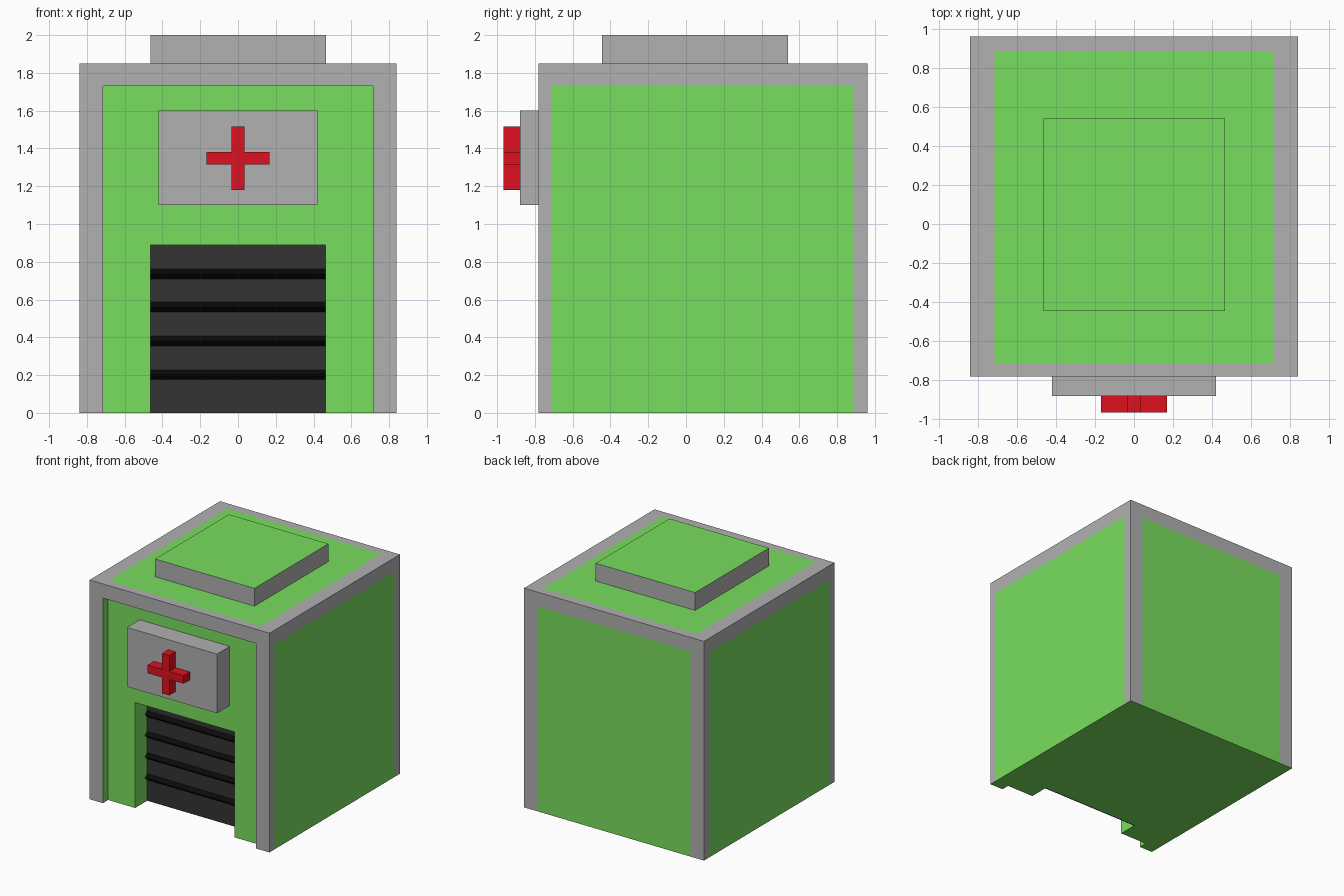
import bpy, bmesh
from itertools import product

if "Cube" in bpy.data.objects:
    bpy.data.objects.remove(bpy.data.objects["Cube"])


def material(name, rgb):
    m = bpy.data.materials.new(name)
    m.diffuse_color = (*rgb, 1)
    m.use_nodes = True
    m.node_tree.nodes["Principled BSDF"].inputs["Base Color"].default_value = m.diffuse_color
    return m


GREY = material("grey", (0.44, 0.44, 0.44))
GREEN = material("green", (0.19, 0.73, 0.11))
RED = material("red", (0.74, 0.005, 0.014))
DARK = material("dark_slat", (0.034, 0.034, 0.034))
BLACK = material("black_ridge", (0.003, 0.003, 0.003))


def finish(name, bm, *mats):
    bmesh.ops.recalc_face_normals(bm, faces=bm.faces)
    mesh = bpy.data.meshes.new(name)
    bm.to_mesh(mesh)
    bm.free()
    for m in mats:
        mesh.materials.append(m)
    ob = bpy.data.objects.new(name, mesh)
    bpy.context.collection.objects.link(ob)
    return ob


def prism(name, points, offset, *mats):
    """Extrude a closed profile of 3D points along an offset vector."""
    bm = bmesh.new()
    face = bm.faces.new([bm.verts.new(p) for p in points])
    ext = bmesh.ops.extrude_face_region(bm, geom=[face], use_keep_orig=True)
    verts = [g for g in ext["geom"] if isinstance(g, bmesh.types.BMVert)]
    bmesh.ops.translate(bm, verts=verts, vec=offset)
    return finish(name, bm, *mats)


def box(name, x, y, z, *mats):
    pts = [(x[0], y[0], z[0]), (x[1], y[0], z[0]), (x[1], y[1], z[0]), (x[0], y[1], z[0])]
    return prism(name, pts, (0, 0, z[1] - z[0]), *mats)


# Building shell: block with a front recess and a deeper doorway, outlined from grid lines
DOOR_X, DOOR_Z, DOOR_Y = 0.463, 0.89, -0.54
CORE = ((-0.715, 0.715), (-0.71, 0.885), (0, 1.73))
GRID = ((-0.84, -0.715, -DOOR_X, DOOR_X, 0.715, 0.84),
        (-0.78, -0.71, DOOR_Y, 0.885, 0.96),
        (0, DOOR_Z, 1.73, 1.85))


def solid(cell):
    if any(i < 0 or i >= len(g) - 1 for i, g in zip(cell, GRID)):
        return False
    x, y, z = ((g[i] + g[i + 1]) / 2 for i, g in zip(cell, GRID))
    recess = abs(x) < 0.715 and y < -0.71 and z < 1.73
    doorway = abs(x) < DOOR_X and y < DOOR_Y and z < DOOR_Z
    return not (recess or doorway)


bm = bmesh.new()
for cell in product(*(range(len(g) - 1) for g in GRID)):
    if not solid(cell):
        continue
    for axis, side in product(range(3), (0, 1)):
        near = list(cell)
        near[axis] += 2 * side - 1
        if solid(near):
            continue
        u, v = (axis + 1) % 3, (axis + 2) % 3
        quad = []
        for du, dv in ((0, 0), (1, 0), (1, 1), (0, 1)):
            p = [0, 0, 0]
            p[axis] = GRID[axis][cell[axis] + side]
            p[u] = GRID[u][cell[u] + du]
            p[v] = GRID[v][cell[v] + dv]
            quad.append(bm.verts.new(p))
        f = bm.faces.new(quad)
        # Green panels and underside, grey border along the outer edges
        c = f.calc_center_median()
        outside = sum(not (lo - 1e-4 <= k <= hi + 1e-4) for k, (lo, hi) in zip(c, CORE))
        f.material_index = int(outside < 2 or c.z < 1e-4)
bmesh.ops.remove_doubles(bm, verts=bm.verts, dist=1e-4)
finish("building_shell", bm, GREY, GREEN)

# Raised roof block with a green top
roof = box("roof_block", (-0.463, 0.465), (-0.445, 0.54), (1.85, 2.0), GREY, GREEN)
for p in roof.data.polygons:
    p.material_index = int(p.normal.z > 0.9)

# Shutter door with triangular ridges
box("shutter_door", (-DOOR_X, DOOR_X), (-0.55, DOOR_Y), (0, DOOR_Z), DARK)
for i, z in enumerate((0.202, 0.381, 0.56, 0.735)):
    pts = [(-DOOR_X, -0.55, z - 0.026), (-DOOR_X, -0.58, z), (-DOOR_X, -0.55, z + 0.026)]
    prism(f"shutter_ridge_{i + 1}", pts, (2 * DOOR_X, 0, 0), BLACK)

# Sign board and raised cross
box("sign_board", (-0.42, 0.42), (-0.88, -0.71), (1.10, 1.60), GREY)
a, b = 0.034, 0.168
outline = [(a, b), (a, a), (b, a), (b, -a), (a, -b + b - a), (a, -b),
           (-a, -b), (-a, -a), (-b, -a), (-b, a), (-a, a), (-a, b)]
prism("sign_cross", [(x, -0.88, 1.348 + z) for x, z in outline], (0, -0.085, 0), RED)
